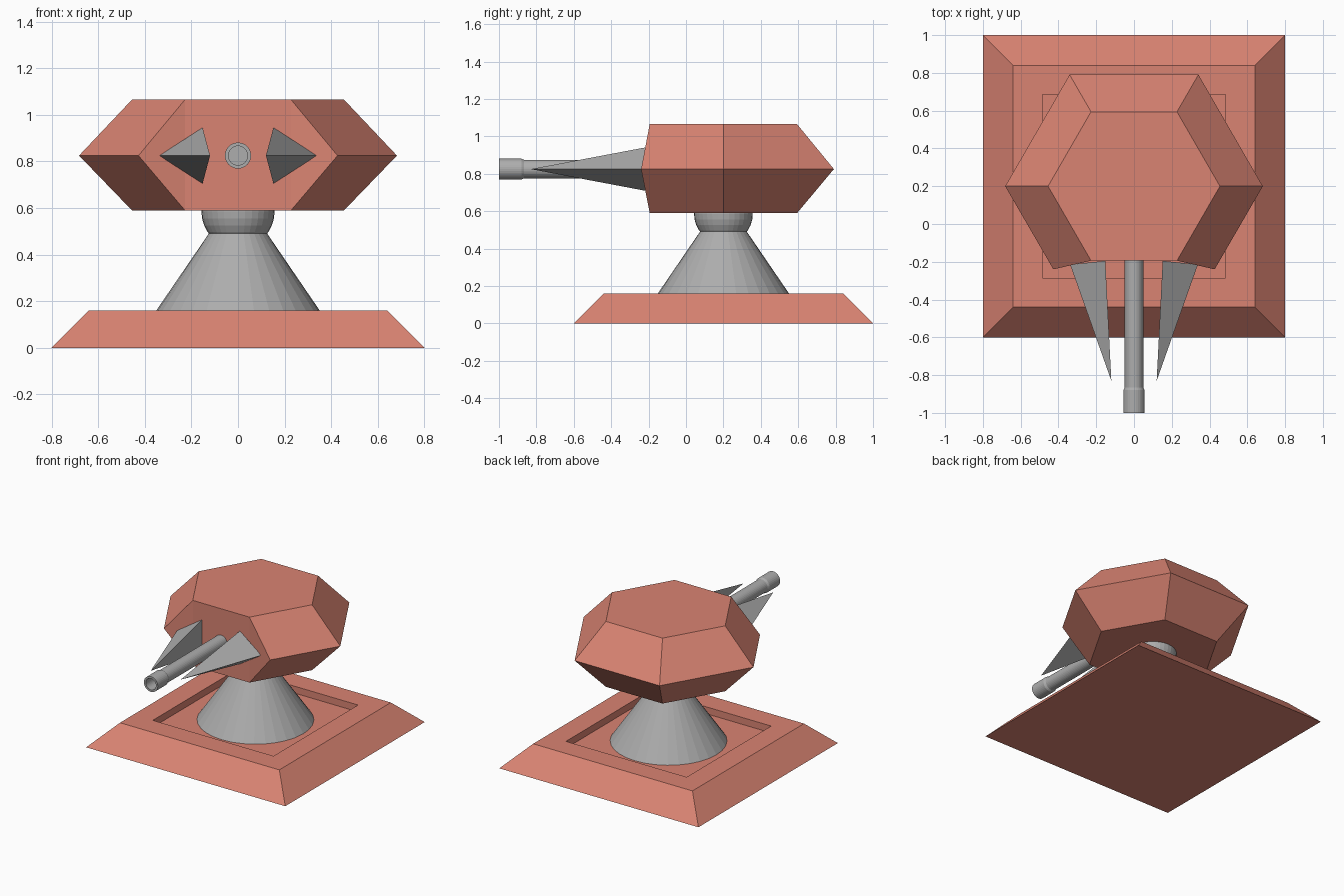
import bpy, bmesh, math
from mathutils import Matrix, Vector

cube = bpy.data.objects.get("Cube")
if cube:
    bpy.data.objects.remove(cube)

PIVOT_Y = 0.2    # turret axis
GUN_Z = 0.825    # height of the gun axis


def material(name, rgb):
    mat = bpy.data.materials.new(name)
    mat.use_nodes = True
    mat.diffuse_color = (*rgb, 1)
    mat.node_tree.nodes["Principled BSDF"].inputs["Base Color"].default_value = (*rgb, 1)
    return mat


red = material("salmon red", (0.70, 0.23, 0.17))
grey = material("metal grey", (0.42, 0.42, 0.42))


def finish(name, bm, mat):
    bmesh.ops.recalc_face_normals(bm, faces=bm.faces)
    mesh = bpy.data.meshes.new(name)
    bm.to_mesh(mesh)
    bm.free()
    mesh.materials.append(mat)
    obj = bpy.data.objects.new(name, mesh)
    bpy.context.collection.objects.link(obj)
    return obj


def loft(name, profile, sides, mat, turn=0.0, matrix=Matrix()):
    """Skin rings of (radius, height) and cap both ends."""
    bm = bmesh.new()
    rings = []
    for radius, height in profile:
        angles = [turn + math.tau * i / sides for i in range(sides)]
        rings.append([bm.verts.new(matrix @ Vector(
            (radius * math.cos(a), radius * math.sin(a), height))) for a in angles])
    for low, high in zip(rings, rings[1:]):
        for i in range(sides):
            j = (i + 1) % sides
            bm.faces.new((low[i], low[j], high[j], high[i]))
    bm.faces.new(rings[0])
    bm.faces.new(rings[-1])
    return finish(name, bm, mat)


upright = Matrix.Translation((0, PIVOT_Y, 0))
forward = Matrix.Translation((0, 0, GUN_Z)) @ Matrix.Rotation(math.pi / 2, 4, "X")

# Square base with sloping sides and a sunken floor
half_widths = [(0.8, 0), (0.64, 0.16), (0.485, 0.16), (0.485, 0.11)]
loft("base", [(w * math.sqrt(2), z) for w, z in half_widths], 4, red,
     math.pi / 4, upright)

# Conical pedestal
loft("pedestal", [(0.385, 0.11), (0.122, 0.495)], 32, grey, 0, upright)

# Ball joint
bm = bmesh.new()
bmesh.ops.create_uvsphere(bm, u_segments=32, v_segments=16, radius=0.157,
                          matrix=Matrix.Translation((0, PIVOT_Y, 0.585)))
finish("ball_joint", bm, grey)

# Hexagonal head: its front corners are pulled back to make a nearly flat face
bm = bmesh.new()
rings = []
for radius, z in ((0.455, 0.59), (0.682, GUN_Z), (0.455, 1.065)):
    ring = []
    for i in range(6):
        a = math.tau * i / 6
        x, y = radius * math.cos(a), PIVOT_Y + radius * math.sin(a)
        if z == GUN_Z and i in (4, 5):
            x, y = math.copysign(0.427, x), -0.24
        ring.append(bm.verts.new((x, y, z)))
    rings.append(ring)
bottom, middle, top = rings
for low, high in ((bottom, middle), (middle, top)):
    for i in (0, 1, 2, 3, 5):
        j = (i + 1) % 6
        bm.faces.new((low[i], low[j], high[j], high[i]))
bm.faces.new((bottom[4], bottom[5], top[5], top[4]))
for i in (4, 5):
    bm.faces.new((bottom[i], middle[i], top[i]))
bm.faces.new(bottom)
bm.faces.new(top)
finish("head", bm, red)

# Gun barrel with a thicker hollow muzzle
loft("barrel", [(0.049, 0.15), (0.049, 0.865), (0.056, 0.88), (0.056, 1.0),
                (0.041, 1.0), (0.041, 0.9)], 32, grey, 0, forward)

# Spikes on both sides of the barrel
for side, label in ((1, "left"), (-1, "right")):
    bm = bmesh.new()
    tip = bm.verts.new((side * 0.12, -0.83, GUN_Z))
    upper = bm.verts.new((side * 0.152, -0.195, GUN_Z + 0.12))
    lower = bm.verts.new((side * 0.152, -0.195, GUN_Z - 0.12))
    outer = bm.verts.new((side * 0.338, -0.215, GUN_Z))
    for face in ((tip, upper, outer), (tip, outer, lower),
                 (tip, lower, upper), (upper, lower, outer)):
        bm.faces.new(face)
    finish(label + "_spike", bm, grey)
